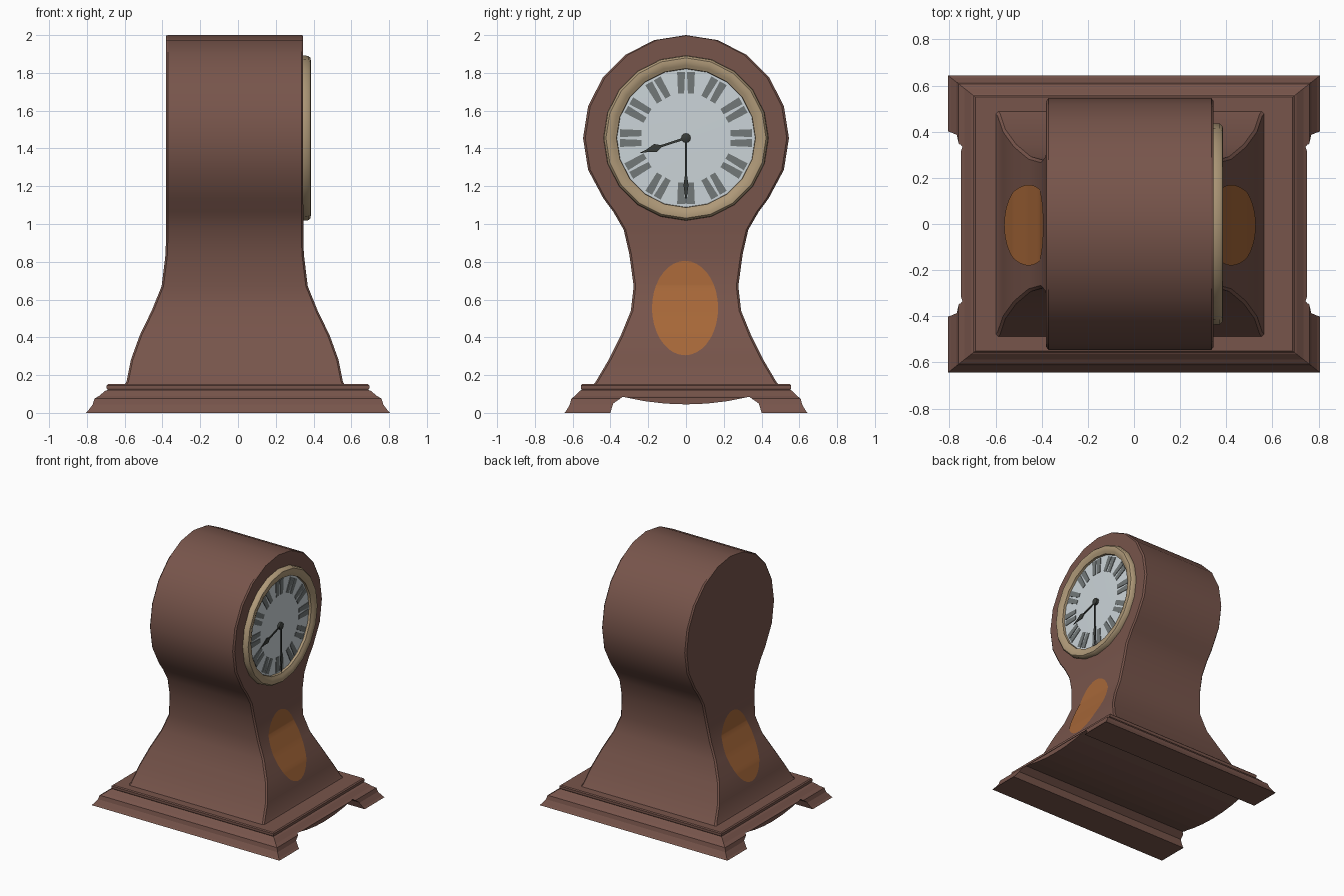
import bpy, bmesh, math

if "Cube" in bpy.data.objects:
    bpy.data.objects.remove(bpy.data.objects["Cube"])

CZ = 1.455      # height of dial centre
CX = -0.0175    # centre of the case depth


def material(name, rgb):
    m = bpy.data.materials.new(name)
    m.diffuse_color = (*rgb, 1)
    m.use_nodes = True
    m.node_tree.nodes["Principled BSDF"].inputs["Base Color"].default_value = m.diffuse_color
    return m


WOOD = material("brown wood", (0.185, 0.09, 0.07))
INLAY = material("orange inlay", (0.38, 0.135, 0.04))
BRASS = material("pale brass", (0.43, 0.32, 0.19))
DIAL = material("dial silver", (0.60, 0.66, 0.69))
MARK = material("marker grey", (0.17, 0.19, 0.19))
HAND = material("hand black", (0.04, 0.045, 0.04))


def make(name, verts, faces, mat, smooth=None, recalc=True):
    me = bpy.data.meshes.new(name)
    me.from_pydata(verts, [], faces)
    bm = bmesh.new()
    bm.from_mesh(me)
    bmesh.ops.remove_doubles(bm, verts=bm.verts, dist=1e-5)
    if recalc:
        bmesh.ops.recalc_face_normals(bm, faces=bm.faces)
    bm.to_mesh(me)
    bm.free()
    me.materials.append(mat)
    ob = bpy.data.objects.new(name, me)
    bpy.context.collection.objects.link(ob)
    if smooth:
        bpy.ops.object.select_all(action='DESELECT')
        ob.select_set(True)
        bpy.context.view_layer.objects.active = ob
        bpy.ops.object.shade_smooth_by_angle(angle=math.radians(smooth))
    return ob


def prism(name, outline, x0, x1, mat):
    """Extrude a (y, z) outline along x."""
    n = len(outline)
    v = [(x, y, z) for x in (x0, x1) for y, z in outline]
    f = [tuple(range(n)), tuple(range(n, 2 * n))]
    f += [(i, (i + 1) % n, n + (i + 1) % n, n + i) for i in range(n)]
    return make(name, v, f, mat)


def lathe(name, prof, n, mat, smooth=40):
    """Turn an (x, radius) profile about the dial axis."""
    v = [(x, r * math.sin(2 * math.pi * i / n), CZ + r * math.cos(2 * math.pi * i / n))
         for x, r in prof for i in range(n)]
    f = [(k * n + i, k * n + (i + 1) % n, (k + 1) * n + (i + 1) % n, (k + 1) * n + i)
         for k in range(len(prof) - 1) for i in range(n)]
    if abs(prof[0][1] - prof[-1][1]) > 1e-6 or prof[0][0] != prof[-1][0]:
        f.append(tuple(range((len(prof) - 1) * n, len(prof) * n)))
    return make(name, v, f, mat, smooth)


# Case: half width and half depth change with height
DEPTH = [(0.15, 0.582), (0.165, 0.573), (0.28, 0.55), (0.41, 0.503), (0.54, 0.44),
         (0.67, 0.387), (0.84, 0.366), (0.97, 0.363), (2.1, 0.3625)]


def depth(z):
    for (z0, d0), (z1, d1) in zip(DEPTH, DEPTH[1:]):
        if z <= z1:
            return d0 + (d1 - d0) * (z - z0) / (z1 - z0)


rows = [(0.49, 0.15), (0.478, 0.165), (0.41, 0.28), (0.345, 0.41), (0.292, 0.54), (0.277, 0.67),
        (0.30, 0.84), (0.33, 0.97), (0.385, 1.065), (0.437, 1.135)]
rows += [(0.545 * math.cos(math.radians(a)), CZ + 0.545 * math.sin(math.radians(a)))
         for a in range(-18, 91, 18)]
v, f = [], []
for y, z in rows:
    d = depth(z)
    v += [(CX + d, -y, z), (CX + d, y, z), (CX - d, y, z), (CX - d, -y, z)]
for k in range(len(rows) - 2):
    f += [(4 * k + i, 4 * k + (i + 1) % 4, 4 * k + 4 + (i + 1) % 4, 4 * k + 4 + i) for i in range(4)]
a, b = 4 * len(rows) - 8, 4 * len(rows) - 4
f += [(a, a + 1, b), (a + 1, a + 2, b + 2, b), (a + 2, a + 3, b + 2), (a + 3, a, b, b + 2)]
case = make("clock_case", v, f, WOOD, 35)
bev = case.modifiers.new("edge bevel", 'BEVEL')
bev.width, bev.segments, bev.limit_method = 0.01, 1, 'ANGLE'
bev.angle_limit = math.radians(55)

# Moulded base
prof = [(0.0, 0.0), (0.012, 0.012), (0.036, 0.045), (0.045, 0.075), (0.07, 0.09), (0.10, 0.115),
        (0.115, 0.122), (0.11, 0.13), (0.11, 0.145), (0.118, 0.152)]
v, f = [], []
for o, z in prof:
    x, y = 0.805 - o, 0.643 - o * 0.79
    v += [(x, -y, z), (x, y, z), (-x, y, z), (-x, -y, z)]
for k in range(len(prof) - 1):
    f += [(4 * k + i, 4 * k + (i + 1) % 4, 4 * k + 4 + (i + 1) % 4, 4 * k + 4 + i) for i in range(4)]
f += [(0, 1, 2, 3), tuple(range(len(v) - 4, len(v)))]
base = make("moulded_base", v, f, WOOD)

# Scalloped opening between the feet, and recessed skirt at each end
arch = [(0.40, -0.1), (0.40, 0.003), (0.385, 0.05), (0.335, 0.085)]
belly = [(y, 0.045 + 0.04 * (y / 0.335) ** 2) for y in (0.22, 0.11, 0.0, -0.11, -0.22)]
opening = arch + belly + [(-y, z) for y, z in reversed(arch)]
skirt = [(0.36, -0.2), (0.345, 0.081), (-0.345, 0.081), (-0.36, -0.2)]
cutters = [prism("opening_cutter", opening, -1, 1, WOOD),
           prism("skirt_cutter_front", skirt, 0.745, 1.1, WOOD),
           prism("skirt_cutter_back", skirt, -1.1, -0.745, WOOD)]
for c in cutters:
    c.hide_render = True
    mod = base.modifiers.new("cut", 'BOOLEAN')
    mod.operation, mod.solver, mod.object = 'DIFFERENCE', 'EXACT', c
bpy.context.view_layer.update()
cut = bpy.data.meshes.new_from_object(base.evaluated_get(bpy.context.evaluated_depsgraph_get()))
base.modifiers.clear()
base.data = cut
for c in cutters:
    bpy.data.objects.remove(c)

# Oval inlays following the curved front and back of the case
zs = sorted({0.555 - 0.25 * math.cos(math.pi * i / 18) for i in range(19)} | {0.41, 0.54, 0.67})
for name, s in (("front_inlay", 1), ("back_inlay", -1)):
    v = []
    for z in zs:
        w = 0.175 * math.sqrt(max(0, 1 - ((z - 0.555) / 0.25) ** 2))
        x = CX + s * (depth(z) + 0.004)
        v += [(x, -w - 0.005, z), (x, w - 0.005, z)]
    f = [(2 * i, 2 * i + 1, 2 * i + 3, 2 * i + 2)[::s] for i in range(len(zs) - 1)]
    make(name, v, f, INLAY, 30, recalc=False)

# Brass bezel and dial
lathe("dial_bezel", [(0.343, 0.437), (0.372, 0.435), (0.384, 0.424), (0.386, 0.405), (0.378, 0.385),
                     (0.37, 0.368), (0.343, 0.365), (0.343, 0.437)], 20, BRASS)
lathe("dial_plate", [(0.343, 0.37), (0.352, 0.37), (0.355, 0.2), (0.356, 0.01)], 40, DIAL)


def turned(points, ang):
    """Rotate (across, along) points so 'along' aims clockwise by ang."""
    c, s = math.cos(ang), math.sin(ang)
    return [(u * c + r * s, CZ - u * s + r * c) for u, r in points]


# Hour markers: tapered pairs of bars
for h in range(12):
    for k, u in enumerate((-0.026, 0.026)):
        bar = [(u - 0.016, 0.235), (u + 0.016, 0.235), (u + 0.021, 0.35), (u - 0.021, 0.35)]
        prism(f"hour_marker_{h}_{k}", turned(bar, h * math.pi / 6), 0.35, 0.3575, MARK)

# Hands and centre hub
hour = [(-0.006, 0), (-0.006, 0.14), (-0.022, 0.17), (-0.008, 0.215), (0, 0.26),
        (0.008, 0.215), (0.022, 0.17), (0.006, 0.14), (0.006, 0)]
minute = [(-0.006, 0), (-0.006, 0.2), (-0.013, 0.25), (-0.005, 0.31), (0, 0.36),
          (0.005, 0.31), (0.013, 0.25), (0.006, 0.2), (0.006, 0)]
prism("hour_hand", turned(hour, math.radians(252)), 0.362, 0.367, HAND)
prism("minute_hand", turned(minute, math.radians(180)), 0.369, 0.374, HAND)
lathe("hand_hub", [(0.35, 0.026), (0.374, 0.026), (0.38, 0.016)], 12, HAND)
